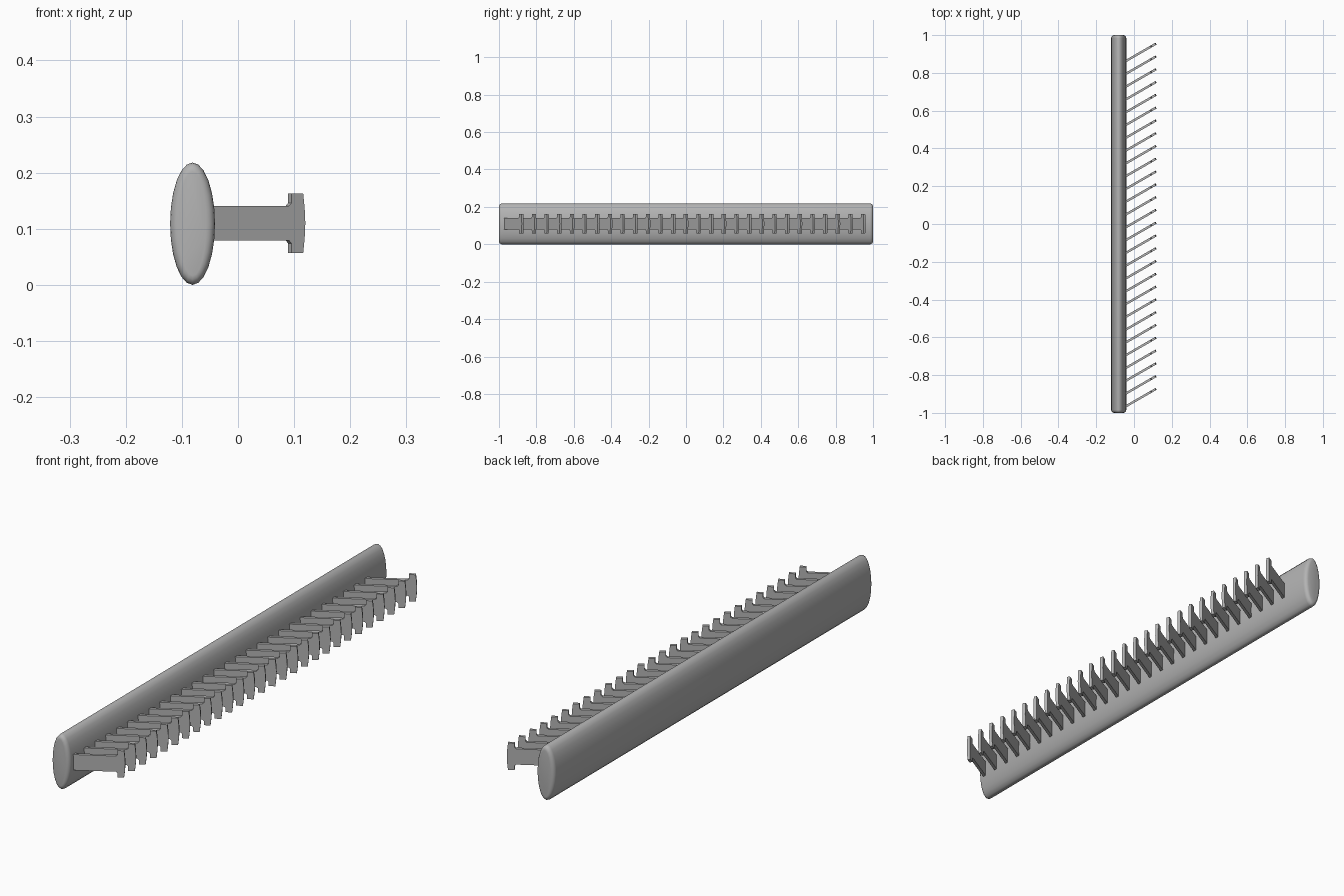
import bpy
import bmesh
import math
from mathutils import Matrix, Vector

if "Cube" in bpy.data.objects:
    bpy.data.objects.remove(bpy.data.objects["Cube"])

grey = bpy.data.materials.new("plain grey")
grey.use_nodes = True
COLOUR = (0.45, 0.45, 0.45, 1)
grey.diffuse_color = COLOUR
grey.node_tree.nodes["Principled BSDF"].inputs["Base Color"].default_value = COLOUR


def finish(name, bm, angle):
    """Turn a bmesh into a shaded, coloured object."""
    bmesh.ops.recalc_face_normals(bm, faces=bm.faces)
    mesh = bpy.data.meshes.new(name)
    bm.to_mesh(mesh)
    bm.free()
    mesh.materials.append(grey)
    obj = bpy.data.objects.new(name, mesh)
    bpy.context.collection.objects.link(obj)
    bpy.ops.object.select_all(action="DESELECT")
    obj.select_set(True)
    bpy.context.view_layer.objects.active = obj
    bpy.ops.object.shade_smooth_by_angle(angle=math.radians(angle))
    return obj


# Long oval bar with rounded ends: rings of an ellipse, inset at each end
SIDES, HALF_W, HALF_H, ROUND = 24, 0.04, 0.109, 0.016
sections = []
for i in range(5):
    a = math.radians(90) * i / 4
    sections.append((-1 + ROUND * (1 - math.sin(a)), ROUND * (1 - math.cos(a))))
sections = sections[::-1] + [(-y, inset) for y, inset in sections]
# order the rings from the front end to the back end
sections.sort(key=lambda s: s[0])

bm = bmesh.new()
rings = []
for y, inset in sections:
    ring = []
    for k in range(SIDES):
        a = math.tau * k / SIDES
        ring.append(bm.verts.new(((HALF_W - inset) * math.cos(a) - 0.081, y,
                                  (HALF_H - inset) * math.sin(a) + HALF_H)))
    rings.append(ring)
for r0, r1 in zip(rings, rings[1:]):
    for k in range(SIDES):
        n = (k + 1) % SIDES
        bm.faces.new((r0[k], r0[n], r1[n], r1[k]))
bm.faces.new(rings[0])
bm.faces.new(rings[-1])
finish("handle_bar", bm, 50)

# One T-shaped tooth: upper half profile mirrored, extruded and angled
COUNT, PITCH, THICK = 28, 0.0677, 0.012
SLANT = math.radians(30)
upper = [(0, 0.031), (0.171, 0.031), (0.176, 0.036), (0.176, 0.053),
         (0.2, 0.053), (0.203, 0.027)]
outline = upper + [(0.2044, 0)] + [(u, -z) for u, z in reversed(upper)]

bm = bmesh.new()
face = bm.faces.new([bm.verts.new((u, -THICK / 2, z)) for u, z in outline])
grown = bmesh.ops.extrude_face_region(bm, geom=[face])
bmesh.ops.translate(bm, vec=Vector((0, THICK, 0)),
                    verts=[v for v in grown["geom"] if isinstance(v, bmesh.types.BMVert)])
bmesh.ops.rotate(bm, verts=bm.verts, matrix=Matrix.Rotation(SLANT, 3, "Z"))
teeth = finish("teeth", bm, 25)
teeth.location = (-0.06, -0.975, 0.11)

# Repeat the tooth along the bar
row = teeth.modifiers.new("row", "ARRAY")
row.count = COUNT
row.use_relative_offset = False
row.use_constant_offset = True
row.constant_offset_displace = (0, PITCH, 0)
